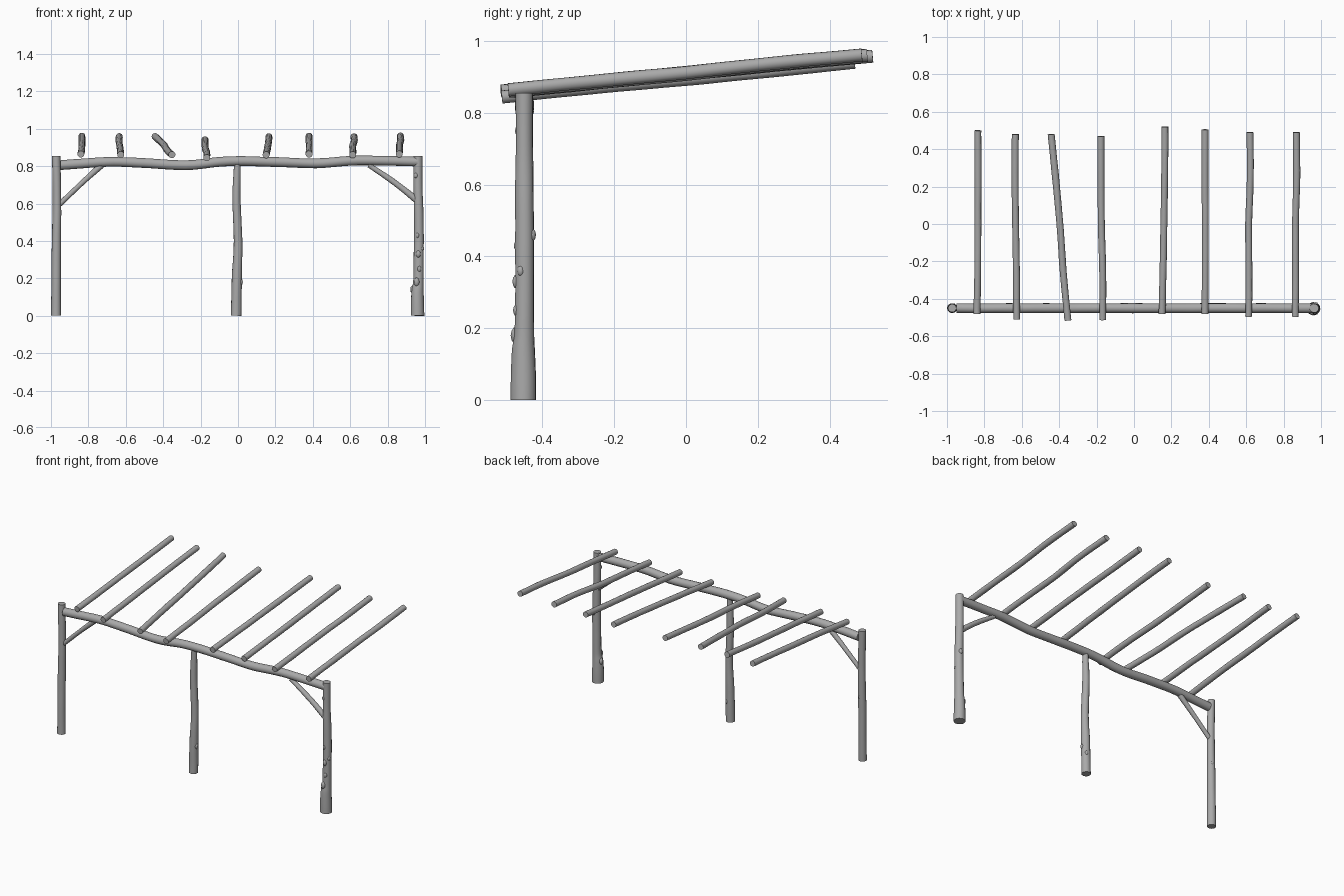
import bpy, bmesh, math, random
from mathutils import Vector, Matrix, noise

if "Cube" in bpy.data.objects:
    bpy.data.objects.remove(bpy.data.objects["Cube"], do_unlink=True)

wood = bpy.data.materials.new("grey_wood")
wood.use_nodes = True
GREY = (0.4, 0.4, 0.4, 1)
wood.diffuse_color = GREY
wood.node_tree.nodes["Principled BSDF"].inputs["Base Color"].default_value = GREY

random.seed(4)
SIDES = 14
Y = -0.45          # line of the posts and the beam


def spline(p, t):
    """Smooth point (x, y, z, radius) along the control points."""
    i = min(int(t), len(p) - 2)
    f = t - i
    a, b, c, d = (Vector(p[max(0, min(len(p) - 1, i + k))]) for k in (-1, 0, 1, 2))
    return b + (c - a) * (f / 2) + (a * 2 - b * 5 + c * 4 - d) * (f * f / 2) \
        + (b * 3 - a - c * 3 + d) * (f ** 3 / 2)


def log(name, points, rings=24, rough=0.06, knots=()):
    """Slightly uneven round log; knots are (z, angle in degrees, size)."""
    bm = bmesh.new()
    span = len(points) - 1
    stations = [spline(points, span * k / rings) for k in range(rings + 1)]
    axis = (stations[-1].xyz - stations[0].xyz).normalized()
    side = axis.orthogonal().normalized()
    up = axis.cross(side)
    seed = random.uniform(0, 50)
    loops = []
    for s in stations:
        loop = []
        for k in range(SIDES):
            a = math.tau * k / SIDES
            out = side * math.cos(a) + up * math.sin(a)
            bump = noise.noise(out * 0.8 + s.xyz * 9 + Vector((seed, 0, 0)))
            loop.append(bm.verts.new(s.xyz + out * s.w * (1 + rough * bump)))
        loops.append(loop)
    for lo, hi in zip(loops, loops[1:]):
        for k in range(SIDES):
            n = (k + 1) % SIDES
            bm.faces.new((lo[k], lo[n], hi[n], hi[k]))
    bm.faces.new(loops[0][::-1])
    bm.faces.new(loops[-1])
    # stubs of trimmed branches
    for z, angle, size in knots:
        s = min(stations, key=lambda q: abs(q.z - z))
        a = math.radians(angle)
        out = Vector((math.cos(a), math.sin(a), 0))
        place = Matrix.Translation(Vector((s.x, s.y, z)) + out * s.w * 0.8) \
            @ Matrix.Diagonal((size, size, size * 1.6, 1))
        bmesh.ops.create_icosphere(bm, subdivisions=2, radius=1, matrix=place)
    bmesh.ops.recalc_face_normals(bm, faces=bm.faces)
    mesh = bpy.data.meshes.new(name)
    bm.to_mesh(mesh)
    bm.free()
    mesh.materials.append(wood)
    obj = bpy.data.objects.new(name, mesh)
    bpy.context.collection.objects.link(obj)
    bpy.ops.object.select_all(action='DESELECT')
    obj.select_set(True)
    bpy.context.view_layer.objects.active = obj
    bpy.ops.object.shade_smooth_by_angle(angle=math.radians(40))
    return obj


# posts
log("right_post", [(-0.973, Y, 0, 0.026), (-0.972, Y, 0.3, 0.025),
                   (-0.968, Y, 0.6, 0.023), (-0.972, Y, 0.855, 0.022)],
    knots=[(0.42, 70, 0.008)])
log("middle_post", [(-0.01, Y, 0, 0.028), (-0.006, Y, 0.2, 0.027), (0, Y, 0.4, 0.023),
                    (-0.008, Y, 0.62, 0.022), (-0.004, Y, 0.81, 0.018)],
    knots=[(0.18, -15, 0.012), (0.13, 60, 0.01)])
log("left_post", [(0.96, Y - 0.003, 0, 0.036), (0.96, Y - 0.003, 0.13, 0.033),
                  (0.965, Y, 0.22, 0.027), (0.967, Y, 0.5, 0.026),
                  (0.962, Y, 0.7, 0.024), (0.963, Y, 0.855, 0.024)], rings=36,
    knots=[(0.18, -110, 0.016), (0.25, -80, 0.011), (0.33, -95, 0.013), (0.43, -110, 0.01),
           (0.46, 75, 0.012), (0.14, 170, 0.014), (0.36, -30, 0.01), (0.75, -120, 0.01)])

# long beam with a gentle wave
log("beam", [(x, Y, z, 0.026) for x, z in
             ((-0.95, 0.805), (-0.7, 0.822), (-0.5, 0.817), (-0.28, 0.805), (-0.05, 0.826),
              (0.2, 0.822), (0.42, 0.815), (0.64, 0.83), (0.96, 0.824))], rings=48, rough=0.05)

# corner braces
log("right_brace", [(-0.96, Y, 0.59, 0.014), (-0.85, Y, 0.695, 0.014), (-0.73, Y, 0.805, 0.017)])
log("left_brace", [(0.965, Y, 0.61, 0.018), (0.84, Y, 0.71, 0.016), (0.70, Y, 0.805, 0.013)])

# sloping rafters: front x, front y, back x, back y, height offset
RAFTERS = [(-0.84, -0.48, -0.835, 0.50, 0), (-0.627, -0.51, -0.635, 0.48, 0),
           (-0.353, -0.515, -0.443, 0.48, 0), (-0.167, -0.513, -0.177, 0.47, -0.016),
           (0.15, -0.48, 0.165, 0.52, -0.004), (0.38, -0.48, 0.38, 0.505, 0),
           (0.613, -0.495, 0.62, 0.49, -0.002), (0.862, -0.495, 0.868, 0.49, 0.002)]
for n, (x0, y0, x1, y1, dz) in enumerate(RAFTERS, 1):
    path = []
    for k in range(5):
        f = k / 4
        y = y0 + (y1 - y0) * f
        bend = 0 if k in (0, 4) else random.uniform(-0.004, 0.004)
        path.append((x0 + (x1 - x0) * f + bend, y, 0.911 + 0.098 * y + dz + bend / 2, 0.0185))
    log(f"rafter_{n}", path)
